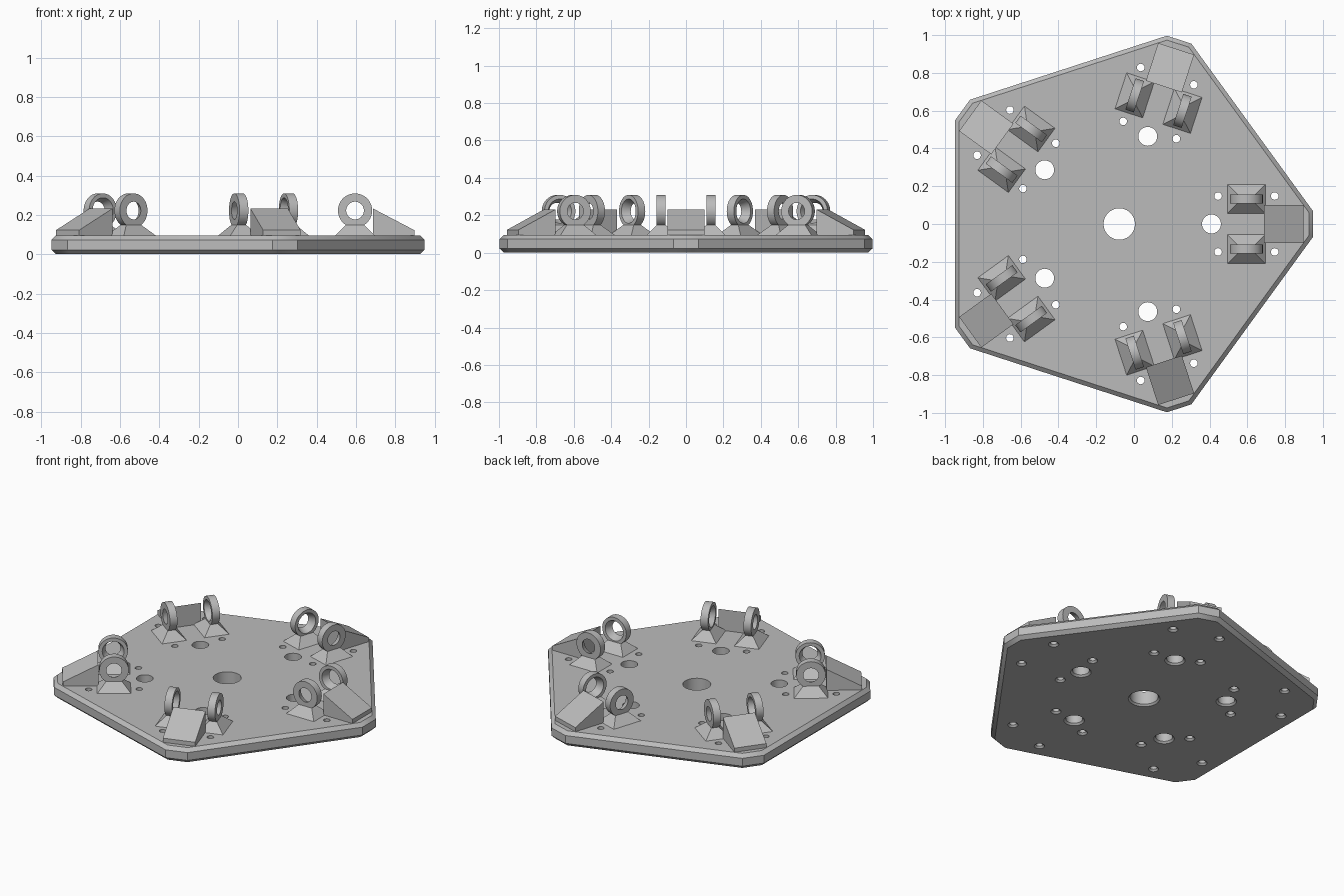
import bpy, bmesh, math
from mathutils import Matrix, Vector

if "Cube" in bpy.data.objects:
    bpy.data.objects.remove(bpy.data.objects["Cube"], do_unlink=True)

CX = -0.078          # plate centre, so the whole part is centred on x = 0
TOP = 0.095          # plate thickness
CORNERS = 5

grey = bpy.data.materials.new("plain grey")
grey.use_nodes = True
grey.diffuse_color = (0.5, 0.5, 0.5, 1)
grey.node_tree.nodes["Principled BSDF"].inputs["Base Color"].default_value = (0.5, 0.5, 0.5, 1)


def loft(bm, rings, cap=True):
    """Skin a list of equal-length point rings; uncapped lofts close on themselves."""
    loops = [[bm.verts.new(p) for p in ring] for ring in rings]
    pairs = list(zip(loops, loops[1:]))
    if cap:
        bm.faces.new(loops[0][::-1])
        bm.faces.new(loops[-1])
    else:
        pairs.append((loops[-1], loops[0]))
    for a, b in pairs:
        for i in range(len(a)):
            j = (i + 1) % len(a)
            bm.faces.new((a[i], a[j], b[j], b[i]))


def circle(r, z, n, at=(0, 0)):
    return [Vector((at[0] + r * math.cos(2 * math.pi * i / n),
                    at[1] + r * math.sin(2 * math.pi * i / n), z)) for i in range(n)]


def rect(hx, hy, z, at):
    return [Vector((at[0] + sx * hx, at[1] + sy * hy, z))
            for sx, sy in ((-1, -1), (1, -1), (1, 1), (-1, 1))]


def finish(name, bm, angle=0.0, smooth=False):
    bmesh.ops.recalc_face_normals(bm, faces=bm.faces)
    me = bpy.data.meshes.new(name)
    bm.to_mesh(me)
    bm.free()
    me.materials.append(grey)
    ob = bpy.data.objects.new(name, me)
    bpy.context.collection.objects.link(ob)
    ob.matrix_world = Matrix.Translation((CX, 0, 0)) @ Matrix.Rotation(angle, 4, 'Z')
    if smooth:
        activate(ob)
        bpy.ops.object.shade_smooth_by_angle(angle=math.radians(30))
    return ob


def activate(ob):
    bpy.ops.object.select_all(action='DESELECT')
    ob.select_set(True)
    bpy.context.view_layer.objects.active = ob


def turn(x, y, k):
    a = 2 * math.pi * k / CORNERS
    return (x * math.cos(a) - y * math.sin(a), x * math.sin(a) + y * math.cos(a))


# Base plate: pentagon with clipped corners and chamfered rims
def outline(inset, z):
    d = 1.026 - inset
    half = 0.068 - inset * math.tan(math.radians(18))
    return [Vector((*turn(d, s * half, k), z)) for k in range(CORNERS) for s in (-1, 1)]


bm = bmesh.new()
loft(bm, [outline(0.022, 0), outline(0, 0.022), outline(0, TOP - 0.022), outline(0.022, TOP)])
plate = finish("base_plate", bm)


# Through holes, countersunk on the underside
def hole(bm, r, n, at=(0, 0)):
    c = 0.011
    loft(bm, [circle(r + 2 * c, -c, n, at), circle(r, c, n, at), circle(r, TOP + 0.1, n, at)])


bm = bmesh.new()
hole(bm, 0.083, 48)
for k in range(CORNERS):
    hole(bm, 0.05, 32, turn(0.488, 0, k))
    for x in (0.523, 0.823):
        for y in (-0.148, 0.148):
            hole(bm, 0.02, 20, turn(x, y, k))
cutter = finish("hole_cutter", bm)
cutter.hide_render = True
mod = plate.modifiers.new("holes", 'BOOLEAN')
mod.operation = 'DIFFERENCE'
mod.solver = 'EXACT'
mod.object = cutter
activate(plate)
bpy.ops.object.modifier_apply(modifier=mod.name)
bpy.data.objects.remove(cutter, do_unlink=True)
bpy.ops.object.shade_smooth_by_angle(angle=math.radians(30))

# Corner mounts: a sloped stop block and two ring lugs on flared feet
LUG_X, LUG_Y, LUG_Z, THICK = 0.673, 0.133, 0.222, 0.0235


def stop_block(angle, k):
    bm = bmesh.new()
    side = [(0.765, TOP - 0.005), (0.975, TOP - 0.005), (0.975, 0.122), (0.765, 0.232)]
    loft(bm, [[Vector((x, y, z)) for x, z in side] for y in (-0.1, 0.1)])
    finish(f"stop_block_{k}", bm, angle)


def ring_lug(angle, s, label):
    # flared foot
    bm = bmesh.new()
    at = (LUG_X, s * LUG_Y)
    loft(bm, [rect(0.1, 0.077, TOP - 0.003, at), rect(0.1, 0.077, TOP, at),
              rect(0.047, THICK, 0.149, at)])
    finish(f"lug_foot_{label}", bm, angle)
    # ring, with a bore that widens towards its partner
    bm = bmesh.new()
    profile = [(0.087, -THICK), (0.087, THICK), (0.045, THICK), (0.065, -THICK)]
    loft(bm, [circle(r, z, 48) for r, z in profile], cap=False)
    place = (Matrix.Translation((LUG_X, s * LUG_Y, LUG_Z))
             @ Matrix.Rotation(-s * math.pi / 2, 4, 'X'))
    bm.transform(place)
    finish(f"lug_ring_{label}", bm, angle, smooth=True)


for k in range(CORNERS):
    angle = 2 * math.pi * k / CORNERS
    stop_block(angle, k + 1)
    for s, side_name in ((-1, "right"), (1, "left")):
        ring_lug(angle, s, f"{side_name}_{k + 1}")
